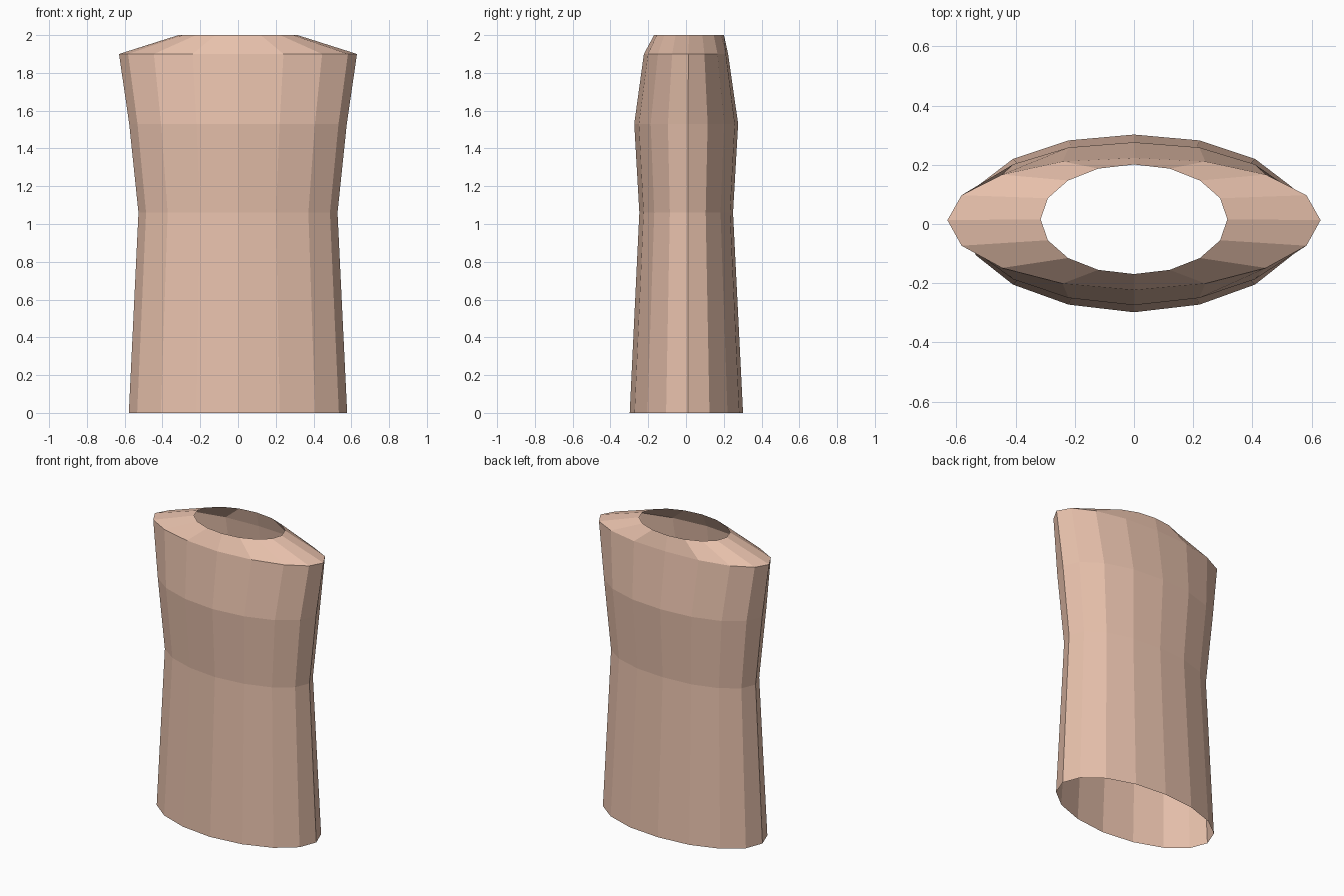
import bpy, bmesh
from math import cos, sin, tau

if "Cube" in bpy.data.objects:
    bpy.data.objects.remove(bpy.data.objects["Cube"])

SIDES = 16
# Torso sections: height, half width, half depth, y of front/back middle, y of side tips
SECTIONS = [
    (0.00, 0.578, 0.300, 0.002, 0.010),   # hem
    (1.06, 0.527, 0.248, 0.001, 0.010),   # waist
    (1.53, 0.576, 0.275, 0.001, 0.010),   # chest
    (1.90, 0.630, 0.223, 0.000, 0.013),   # shoulders
    (2.00, 0.315, 0.185, 0.016, 0.016),   # neck opening
]


def add_ring(bm, z, rx, ry, mid_y, tip_y):
    """Elliptical ring whose centre line shifts slightly towards the side tips."""
    ring = []
    for i in range(SIDES):
        a = tau * i / SIDES
        y = mid_y + (tip_y - mid_y) * abs(cos(a)) + ry * sin(a)
        ring.append(bm.verts.new((rx * cos(a), y, z)))
    return ring


# Open tube lofted through the sections
bm = bmesh.new()
rings = [add_ring(bm, *s) for s in SECTIONS]
for low, high in zip(rings, rings[1:]):
    for i in range(SIDES):
        j = (i + 1) % SIDES
        bm.faces.new((low[i], low[j], high[j], high[i]))

mesh = bpy.data.meshes.new("torso")
bm.to_mesh(mesh)
bm.free()

torso = bpy.data.objects.new("torso", mesh)
bpy.context.collection.objects.link(torso)

# Clay-coloured skin
skin = bpy.data.materials.new("skin")
skin.diffuse_color = (0.80, 0.53, 0.41, 1)
skin.use_nodes = True
skin.node_tree.nodes["Principled BSDF"].inputs["Base Color"].default_value = skin.diffuse_color
mesh.materials.append(skin)
